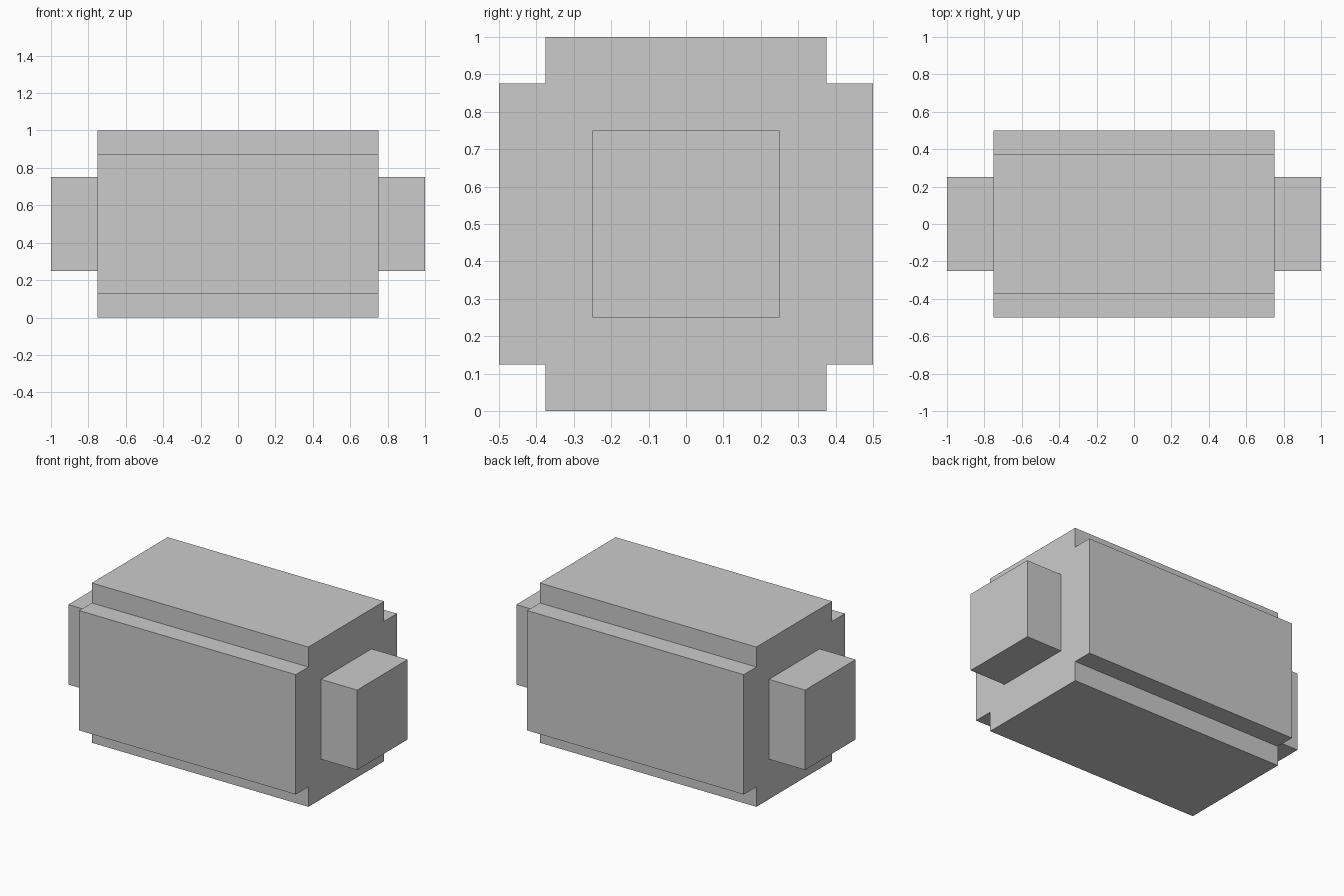
import bpy, bmesh

if "Cube" in bpy.data.objects:
    bpy.data.objects.remove(bpy.data.objects["Cube"])


def extrude_profile(name, points, x0, x1):
    """Extrude a (y, z) outline along x into a closed solid."""
    bm = bmesh.new()
    face = bm.faces.new([bm.verts.new((x0, y, z)) for y, z in points])
    moved = bmesh.ops.extrude_face_region(bm, geom=[face], use_keep_orig=True)["geom"]
    verts = [g for g in moved if isinstance(g, bmesh.types.BMVert)]
    bmesh.ops.translate(bm, verts=verts, vec=(x1 - x0, 0, 0))
    bmesh.ops.recalc_face_normals(bm, faces=bm.faces)
    mesh = bpy.data.meshes.new(name)
    bm.to_mesh(mesh)
    bm.free()
    obj = bpy.data.objects.new(name, mesh)
    bpy.context.collection.objects.link(obj)
    return obj


# Main body: square section with a notch along each long edge
A, B, MID = 0.5, 0.375, 0.5
corner = [(A, -B), (A, B), (B, B), (B, A)]
left = [(-y, z) for y, z in reversed(corner)]
outline = [(B, -A), (B, -B)] + corner + left + [(-B, -B), (-B, -A)]
extrude_profile("body", [(y, z + MID) for y, z in outline], -0.75, 0.75)

# Square stub on each end
S = 0.25
square = [(-S, MID - S), (S, MID - S), (S, MID + S), (-S, MID + S)]
for side, sign in (("left", -1), ("right", 1)):
    extrude_profile(side + "_end_stub", square, sign * 0.75, sign * 1.0)
